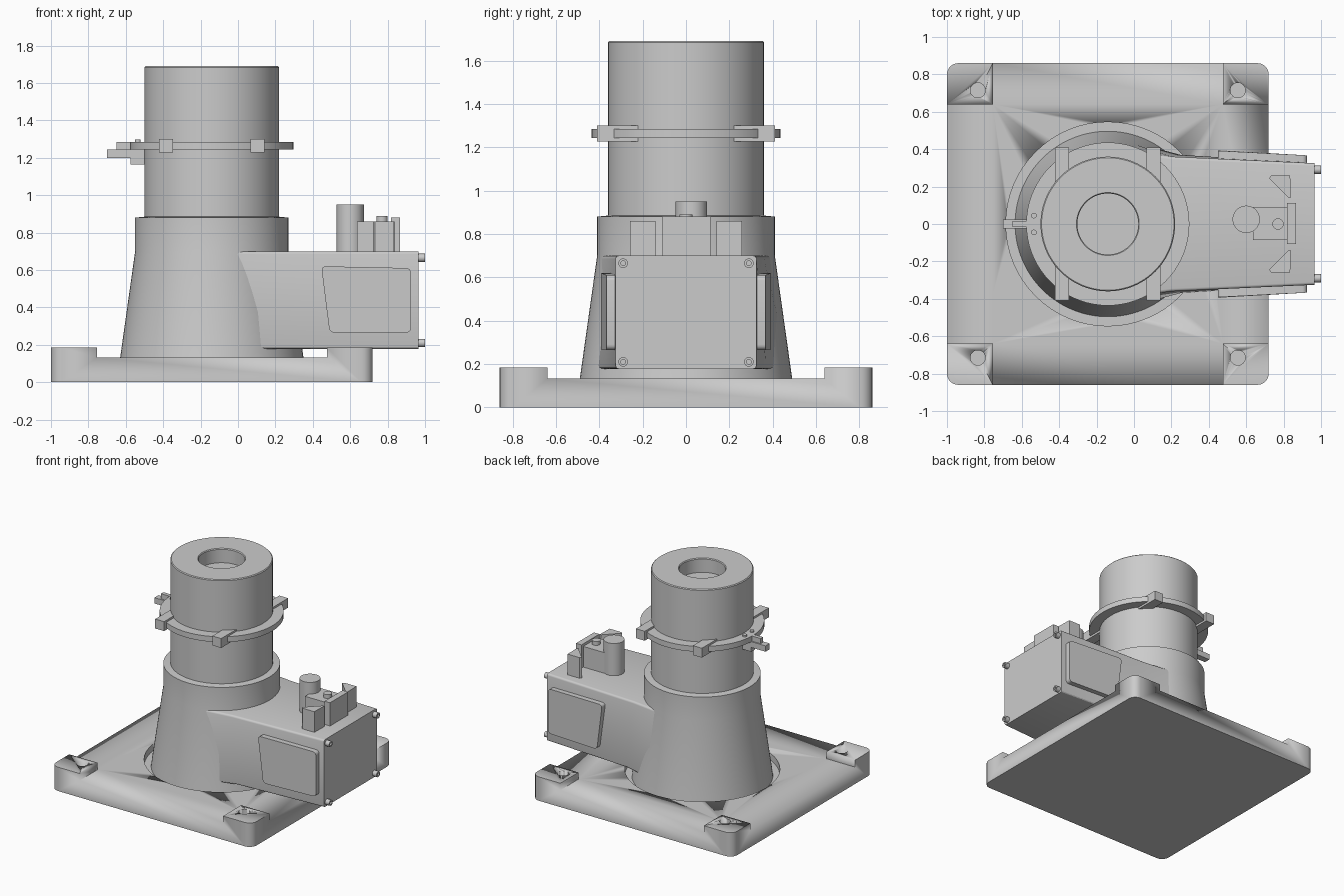
import bpy, bmesh, math
from mathutils import Vector

if "Cube" in bpy.data.objects:
    bpy.data.objects.remove(bpy.data.objects["Cube"])

CX = -0.14  # x of the column axis


def finish(name, bm, angle=30):
    bmesh.ops.remove_doubles(bm, verts=bm.verts, dist=1e-5)
    bmesh.ops.recalc_face_normals(bm, faces=bm.faces)
    me = bpy.data.meshes.new(name)
    bm.to_mesh(me)
    bm.free()
    ob = bpy.data.objects.new(name, me)
    bpy.context.collection.objects.link(ob)
    bpy.ops.object.select_all(action='DESELECT')
    ob.select_set(True)
    bpy.context.view_layer.objects.active = ob
    bpy.ops.object.shade_smooth_by_angle(angle=math.radians(angle))
    return ob


def prism(name, points, offset, bevel=0.0, pick=None, segments=3):
    """Extrude a polygon along offset; optionally round edges chosen by pick."""
    bm = bmesh.new()
    face = bm.faces.new([bm.verts.new(p) for p in points])
    ext = bmesh.ops.extrude_face_region(bm, geom=[face])
    verts = [g for g in ext['geom'] if isinstance(g, bmesh.types.BMVert)]
    bmesh.ops.translate(bm, verts=verts, vec=offset)
    if bevel:
        edges = [e for e in bm.edges if pick is None or pick(e)]
        bmesh.ops.bevel(bm, geom=edges, offset=bevel, segments=segments,
                        profile=0.5, affect='EDGES')
    return finish(name, bm)


def box(name, x, y, z, bevel=0.0, pick=None, segments=3):
    pts = [(x[0], y[0], z[0]), (x[1], y[0], z[0]), (x[1], y[1], z[0]), (x[0], y[1], z[0])]
    return prism(name, pts, (0, 0, z[1] - z[0]), bevel, pick, segments)


def lathe(name, profile, center=(0, 0), axis='Z', steps=64, closed=False, base=0):
    """Spin (radius, height) points around an axis through center."""
    bm = bmesh.new()
    vs = [bm.verts.new((r, 0, h)) for r, h in profile]
    edges = [bm.edges.new(p) for p in zip(vs, vs[1:])]
    if closed:
        edges.append(bm.edges.new((vs[-1], vs[0])))
    bmesh.ops.spin(bm, geom=vs + edges, cent=(0, 0, 0), axis=(0, 0, 1),
                   angle=math.tau, steps=steps)
    for v in bm.verts:
        a, b, h = v.co
        v.co = (h, center[0] + a, center[1] + b) if axis == 'X' else (center[0] + a, center[1] + b, h)
    return finish(name, bm)


def rod(name, r, h0, h1, center, axis='Z', steps=32):
    return lathe(name, [(0, h0), (r, h0), (r, h1), (0, h1)], center, axis, steps)


def cut(target, cutter):
    mod = target.modifiers.new("cut", 'BOOLEAN')
    mod.operation, mod.solver, mod.object = 'DIFFERENCE', 'EXACT', cutter
    bpy.context.view_layer.objects.active = target
    bpy.ops.object.modifier_apply(modifier=mod.name)
    bpy.data.objects.remove(cutter)


def vertical(e):
    d = e.verts[0].co - e.verts[1].co
    return abs(d.z) > 1e-4 and abs(d.x) + abs(d.y) < 1e-4


# base plate with four raised corner pads, blind bolt holes and a round recess
base = box("base_plate", (-1, 0.72), (-0.86, 0.86), (0, 0.185), 0.06, vertical, 6)
cut(base, box("pad_gap_x", (-0.755, 0.475), (-1, 1), (0.132, 0.3)))
cut(base, box("pad_gap_y", (-1.2, 1), (-0.64, 0.64), (0.132, 0.3)))
cut(base, rod("recess", 0.545, 0.08, 0.3, (CX, 0), steps=64))
for x in (-0.835, 0.555):
    for y in (-0.715, 0.715):
        cut(base, rod("bolt_hole", 0.04, 0.06, 0.3, (x, y)))

# conical pedestal, collar, column and shallow bore
lathe("pedestal_column", [(0, 0.07), (0.497, 0.07), (0.49, 0.132), (0.41, 0.70), (0.41, 0.88),
                          (0.36, 0.885), (0.36, 1.684), (0.354, 1.69), (0.168, 1.69),
                          (0.163, 1.683), (0.163, 1.58), (0, 1.58)], (CX, 0), steps=96)

# side arm: lofted from cone-wide sections to the narrower end
bm = bmesh.new()
loops = []
for xb, xt, wb, wt in [(CX, CX, 0.475, 0.405), (0.25, 0.20, 0.37, 0.36), (0.965, 0.965, 0.325, 0.325)]:
    loops.append([bm.verts.new(p) for p in
                  [(xb, -wb, 0.178), (xb, wb, 0.178), (xt, wt, 0.70), (xt, -wt, 0.70)]])
for a, b in zip(loops, loops[1:]):
    for i in range(4):
        j = (i + 1) % 4
        bm.faces.new((a[i], a[j], b[j], b[i]))
bm.faces.new(loops[0])
bm.faces.new(loops[-1])
long_edges = [e for e in bm.edges if abs(e.verts[0].co.x - e.verts[1].co.x) > 0.2]
bmesh.ops.bevel(bm, geom=long_edges, offset=0.015, segments=3, profile=0.5, affect='EDGES')
finish("side_arm", bm)

# raised panels on both sides of the arm
for s, side in ((-1, "front"), (1, "back")):
    pts = [(0.49, s * 0.34, 0.265), (0.925, s * 0.315, 0.265),
           (0.925, s * 0.315, 0.61), (0.445, s * 0.34, 0.62)]
    prism(side + "_arm_panel", pts, (0, s * 0.052, 0), 0.025,
          lambda e: abs((e.verts[0].co - e.verts[1].co).normalized().y) > 0.9, 4)

# end plate screws with hex sockets
for y in (-0.29, 0.29):
    for z in (0.21, 0.665):
        lathe("end_screw", [(0, 0.96), (0.022, 0.96), (0.022, 1.0), (0.011, 1.0),
                            (0.011, 0.985), (0, 0.985)], (y, z), 'X', 20)

# fittings on top of the arm
rod("arm_top_cylinder", 0.073, 0.69, 0.95, (0.60, 0.025), steps=48)
box("arm_top_block", (0.635, 0.82), (-0.085, 0.09), (0.69, 0.86))
rod("arm_top_knob", 0.03, 0.85, 0.89, (0.77, 0.0))
box("arm_top_plate", (0.818, 0.865), (-0.108, 0.112), (0.69, 0.88))
for s in (-1, 1):
    pts = [(0.722, s * 0.245), (0.732, s * 0.258), (0.835, s * 0.258),
           (0.838, s * 0.14), (0.826, s * 0.14)]
    prism("arm_top_gusset", [(x, y, 0.69) for x, y in pts], (0, 0, 0.17))

# clamp ring with four blocks
lathe("clamp_ring", [(0.35, 1.243), (0.436, 1.243), (0.436, 1.285), (0.35, 1.285)],
      (CX, 0), steps=72, closed=True)
for s in (-1, 1):
    for x in (CX - 0.245, CX + 0.245):
        ys = sorted((s * 0.22, s * 0.41))
        box("clamp_block", (x - 0.038, x + 0.038), ys, (1.227, 1.30))

# latch bracket on the left of the ring
box("latch_bar", (-0.65, -0.49), (-0.015, 0.015), (1.243, 1.285))
box("latch_handle", (-0.70, -0.57), (-0.025, 0.025), (1.20, 1.245))
box("latch_plate", (-0.575, -0.49), (-0.022, 0.022), (1.165, 1.285))
for y in (-0.045, 0.045):
    rod("latch_bolt", 0.015, 1.27, 1.297, (-0.535, y), steps=16)
